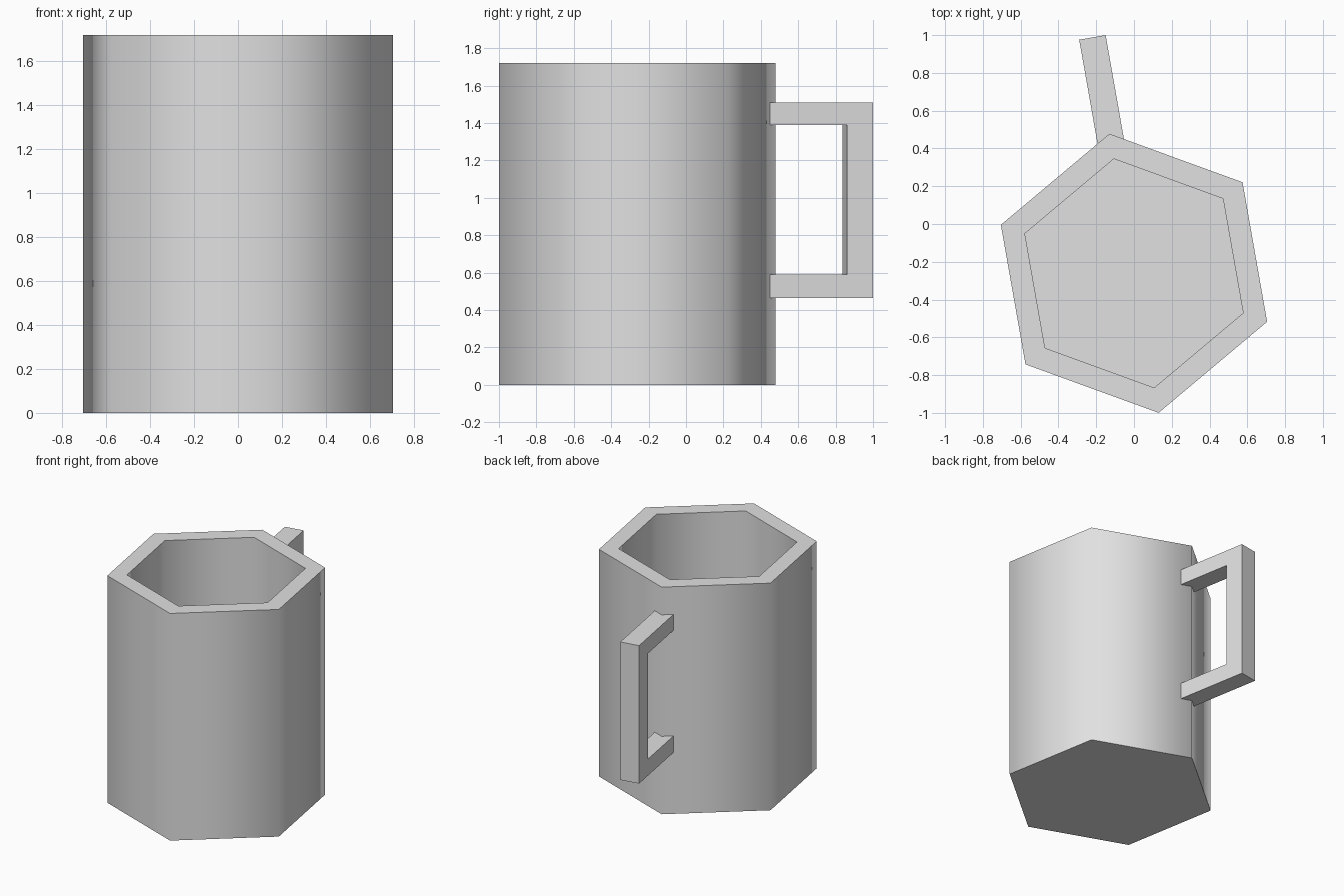
import bpy, bmesh, math
from mathutils import Matrix

if "Cube" in bpy.data.objects:
    bpy.data.objects.remove(bpy.data.objects["Cube"])

CENTRE_Y = -0.261
HEIGHT = 1.72
TURN = math.radians(100)   # direction of the corner that carries the handle

grey = bpy.data.materials.new("light_grey")
grey.diffuse_color = (0.75, 0.75, 0.75, 1)
grey.use_nodes = True
grey.node_tree.nodes["Principled BSDF"].inputs["Base Color"].default_value = grey.diffuse_color


def finish(name, bm, smooth_angle=None):
    bmesh.ops.recalc_face_normals(bm, faces=bm.faces)
    mesh = bpy.data.meshes.new(name)
    bm.to_mesh(mesh)
    bm.free()
    mesh.materials.append(grey)
    ob = bpy.data.objects.new(name, mesh)
    bpy.context.collection.objects.link(ob)
    ob.matrix_world = Matrix.Translation((0, CENTRE_Y, 0)) @ Matrix.Rotation(TURN, 4, 'Z')
    if smooth_angle:
        bpy.ops.object.select_all(action='DESELECT')
        ob.select_set(True)
        bpy.context.view_layer.objects.active = ob
        bpy.ops.object.shade_smooth_by_angle(angle=math.radians(smooth_angle))
    return ob


# Cup: six-sided wall revolved from outer base, outer rim, inner rim, inner floor
bm = bmesh.new()
rings = []
for r, z in [(0.75, 0), (0.75, HEIGHT), (0.615, HEIGHT), (0.615, 0.13)]:
    rings.append([bm.verts.new((r * math.cos(i * math.pi / 3),
                                r * math.sin(i * math.pi / 3), z)) for i in range(6)])
for a, b in zip(rings, rings[1:]):
    for i in range(6):
        j = (i + 1) % 6
        bm.faces.new((a[i], a[j], b[j], b[i]))
bm.faces.new(rings[0])
bm.faces.new(rings[-1])
finish("cup", bm, 65)

# Handle: square-cornered bracket profile, extruded across its width
W = 0.142
START, INNER, END = 0.66, 1.127, 1.268
profile = [(START, 0.465), (END, 0.465), (END, 1.51), (START, 1.51),
           (START, 1.39), (INNER, 1.39), (INNER, 0.59), (START, 0.59)]
bm = bmesh.new()
face = bm.faces.new([bm.verts.new((x, -W / 2, z)) for x, z in profile])
ext = bmesh.ops.extrude_face_region(bm, geom=[face], use_keep_orig=True)
bmesh.ops.translate(bm, vec=(0, W, 0),
                    verts=[g for g in ext["geom"] if isinstance(g, bmesh.types.BMVert)])
finish("handle", bm)
